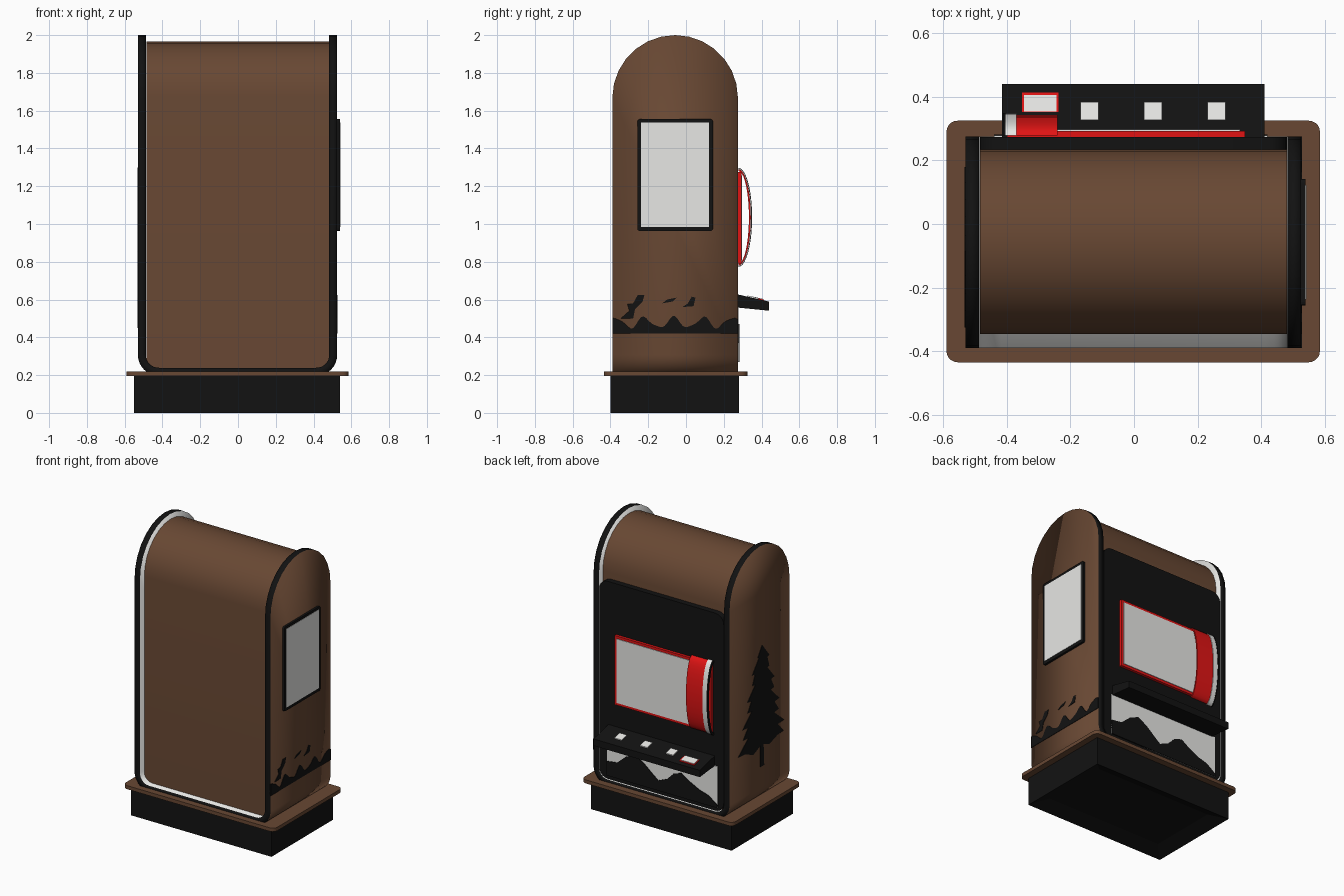
import bpy, bmesh, math

if "Cube" in bpy.data.objects:
    bpy.data.objects.remove(bpy.data.objects["Cube"])


def make_mat(name, rgb):
    m = bpy.data.materials.new(name)
    m.diffuse_color = (*rgb, 1)
    m.use_nodes = True
    m.node_tree.nodes["Principled BSDF"].inputs["Base Color"].default_value = m.diffuse_color
    return m


BROWN = make_mat("brown", (0.138, 0.064, 0.033))
BLACK = make_mat("black", (0.006, 0.006, 0.006))
WHITE = make_mat("white", (0.80, 0.80, 0.78))
RED = make_mat("red", (0.75, 0.007, 0.007))


def finish(name, bm, mats, smooth=None):
    me = bpy.data.meshes.new(name)
    bm.to_mesh(me)
    bm.free()
    ob = bpy.data.objects.new(name, me)
    bpy.context.collection.objects.link(ob)
    for m in mats:
        me.materials.append(m)
    if smooth:
        bpy.ops.object.select_all(action='DESELECT')
        ob.select_set(True)
        bpy.context.view_layer.objects.active = ob
        bpy.ops.object.shade_smooth_by_angle(angle=math.radians(smooth))
    return ob


def place(axis, p, d):
    a, b = p
    return {'x': (d, a, b), 'y': (a, d, b), 'z': (a, b, d)}[axis]


def prism(name, pts, axis, lo, hi, mat, smooth=None, recess=None):
    """Extrude a flat outline along an axis; optionally sink the low end face."""
    bm = bmesh.new()
    A = [bm.verts.new(place(axis, p, lo)) for p in pts]
    B = [bm.verts.new(place(axis, p, hi)) for p in pts]
    low = bm.faces.new(A)
    bm.faces.new(B)
    n = len(pts)
    for i in range(n):
        bm.faces.new((A[i], A[(i + 1) % n], B[(i + 1) % n], B[i]))
    bmesh.ops.recalc_face_normals(bm, faces=bm.faces[:])
    if recess:
        bmesh.ops.inset_individual(bm, faces=[low], thickness=recess[0], depth=-recess[1])
    return finish(name, bm, [mat], smooth)


def rect(a0, a1, b0, b1, r=0.0, seg=5):
    if r == 0:
        return [(a0, b0), (a1, b0), (a1, b1), (a0, b1)]
    pts = []
    for k, (ca, cb) in enumerate([(a1 - r, b1 - r), (a0 + r, b1 - r), (a0 + r, b0 + r), (a1 - r, b0 + r)]):
        for i in range(seg + 1):
            t = math.pi / 2 * (k + i / seg)
            pts.append((ca + r * math.cos(t), cb + r * math.sin(t)))
    return pts


def arch(y0, y1, top, seg=14):
    """Half-round top from the y1 side over to the y0 side."""
    r, c = (y1 - y0) / 2, (y0 + y1) / 2
    return [(c + r * math.cos(math.pi * i / seg), top - r + r * math.sin(math.pi * i / seg))
            for i in range(seg + 1)]


# Plinth with a sunken underside, and the ledge on top of it
prism("plinth", rect(-0.55, 0.54, -0.40, 0.28), 'z', 0, 0.195, BLACK, recess=(0.135, 0.04))
prism("ledge", rect(-0.59, 0.585, -0.435, 0.325, 0.035), 'z', 0.195, 0.22, BROWN, 40)

# Outer shell: two arched sides joined by a floor with round corners
Y0, Y1, XL, XR, ZB, R = -0.39, 0.275, -0.53, 0.525, 0.197, 0.11
bend = []
for cx, start in ((XR - R, 0), (XL + R, math.pi / 2)):
    for i in range(9):
        t = start + math.pi / 2 * i / 8
        bend.append((cx + R * math.cos(t), ZB + R - R * math.sin(t)))
bm = bmesh.new()
rows = [(bm.verts.new((x, Y0, z)), bm.verts.new((x, Y1, z))) for x, z in bend]
for (a, b), (c, d) in zip(rows, rows[1:]):
    bm.faces.new((a, b, d, c))
for x, (a, b) in ((XR, rows[0]), (XL, rows[-1])):
    bm.faces.new([a, b] + [bm.verts.new((x, y, z)) for y, z in arch(Y0, Y1, 2.0)])
bmesh.ops.recalc_face_normals(bm, faces=bm.faces[:])
bm.normal_update()
bm.faces.ensure_lookup_table()
if bm.faces[-2].normal.x < 0:
    bmesh.ops.reverse_faces(bm, faces=bm.faces[:])
shell = finish("outer_shell", bm, [BROWN, WHITE, BLACK], 40)
sol = shell.modifiers.new("thickness", 'SOLIDIFY')
sol.thickness, sol.offset = 0.042, -1
sol.material_offset, sol.material_offset_rim = 1, 2

# Inner cabinet
prism("cabinet", [(-0.346, 0.225), (0.235, 0.225)] + arch(-0.346, 0.235, 1.965),
      'x', -0.485, 0.481, BROWN, 40)

# Black panel on the back
prism("back_panel", rect(-0.485, 0.481, 0.245, 1.63, 0.065), 'y', 0.23, 0.274, BLACK, 40)

# Lower picture with mountains
prism("picture_sky", rect(-0.44, 0.42, 0.27, 0.56), 'y', 0.27, 0.278, WHITE)
prism("picture_mountains",
      [(-0.44, 0.27), (0.42, 0.27), (0.42, 0.37), (0.34, 0.38), (0.27, 0.44), (0.20, 0.47),
       (0.13, 0.43), (0.07, 0.38), (0.02, 0.34), (-0.05, 0.37), (-0.10, 0.42), (-0.16, 0.44),
       (-0.22, 0.40), (-0.30, 0.36), (-0.37, 0.34), (-0.44, 0.29)],
      'y', 0.274, 0.282, BLACK)

# Screen with red surround
prism("screen_frame", rect(-0.40, 0.35, 0.79, 1.275), 'y', 0.27, 0.293, RED)
prism("screen", rect(-0.38, 0.333, 0.808, 1.257), 'y', 0.27, 0.297, WHITE)


# Bowed cover at the end of the screen
def bow(bulge, half, n=20):
    return [(0.278 + bulge * math.sin(math.pi * i / n), 1.035 + half * math.cos(math.pi * i / n))
            for i in range(n + 1)]


for name, x0, x1, grow, mat in (("cover_red", -0.372, -0.24, 0, RED),
                                ("cover_white_band", -0.405, -0.370, 0.005, WHITE),
                                ("cover_black_edge", -0.412, -0.404, 0.007, BLACK)):
    prism(name, bow(0.065 + grow, 0.255 + grow) + bow(0.055, 0.245)[::-1], 'x', x0, x1, mat, 40)

# Sloping button shelf
prism("shelf", [(0.27, 0.558), (0.44, 0.541), (0.44, 0.589), (0.27, 0.628)], 'x', -0.415, 0.41, BLACK)


def button(name, x, y, w, d, h, mat):
    top = lambda v: 0.626 - 0.231 * (v - 0.28)
    a, b = y - d / 2, y + d / 2
    prism(name, [(a, top(a) - 0.01), (b, top(b) - 0.01), (b, top(b) + h), (a, top(a) + h)],
          'x', x - w / 2, x + w / 2, mat)


for i in range(3):
    button(f"button_{i + 1}", -0.14 + 0.2 * i, 0.355, 0.057, 0.057, 0.006, WHITE)
button("large_button_rim", -0.295, 0.383, 0.116, 0.06, 0.004, RED)
button("large_button", -0.295, 0.380, 0.102, 0.052, 0.007, WHITE)

# Framed window on the right side
prism("window_frame", rect(-0.257, 0.142, 0.963, 1.555, 0.012, 3), 'x', 0.52, 0.540, BLACK)
prism("window_pane", rect(-0.238, 0.122, 0.985, 1.537), 'x', 0.52, 0.542, WHITE)

# Painted treeline and flecks on the right side
N = 48
wave = []
for i in range(N + 1):
    y = 0.275 - 0.665 * i / N
    wave.append((y, 0.478 + 0.028 * math.cos(2 * math.pi * (y + 0.22) / 0.155)
                 + 0.008 * math.sin(73 * y)))
prism("treeline", [(Y0, 0.42), (Y1, 0.42)] + wave, 'x', 0.52, 0.528, BLACK)
flecks = [
    [(-0.345, 0.50), (-0.28, 0.50), (-0.27, 0.55), (-0.23, 0.59), (-0.22, 0.625), (-0.255, 0.625),
     (-0.28, 0.58), (-0.31, 0.575), (-0.30, 0.54)],
    [(-0.125, 0.58), (-0.07, 0.59), (-0.05, 0.61), (-0.10, 0.60)],
    [(-0.02, 0.56), (0.04, 0.565), (0.05, 0.61), (0.03, 0.615), (0.01, 0.58)],
]
for i, f in enumerate(flecks):
    prism(f"fleck_{i + 1}", f, 'x', 0.52, 0.528, BLACK)

# Painted pine tree on the left side: jagged tiers, mirrored with an uneven wobble
CY, TIERS = -0.085, 8
sides = {}
for s in (1, -1):
    pts = []
    for i in range(1, TIERS + 1):
        f = i / TIERS
        z = 1.30 - 0.69 * f + 0.012 * s * (i % 2)
        w = 0.03 + 0.22 * f ** 0.9 + 0.015 * s * (-1) ** i
        pts += [(CY + s * w, z), (CY + s * w * 0.72, z - 0.005)]
    sides[s] = pts
trunk = [(CY + 0.10, 0.565), (CY + 0.02, 0.60), (CY + 0.022, 0.45), (CY - 0.022, 0.45),
         (CY - 0.015, 0.60), (CY - 0.08, 0.575)]
prism("pine_tree", [(CY, 1.30)] + sides[1] + trunk + sides[-1][::-1], 'x', -0.533, -0.525, BLACK)
